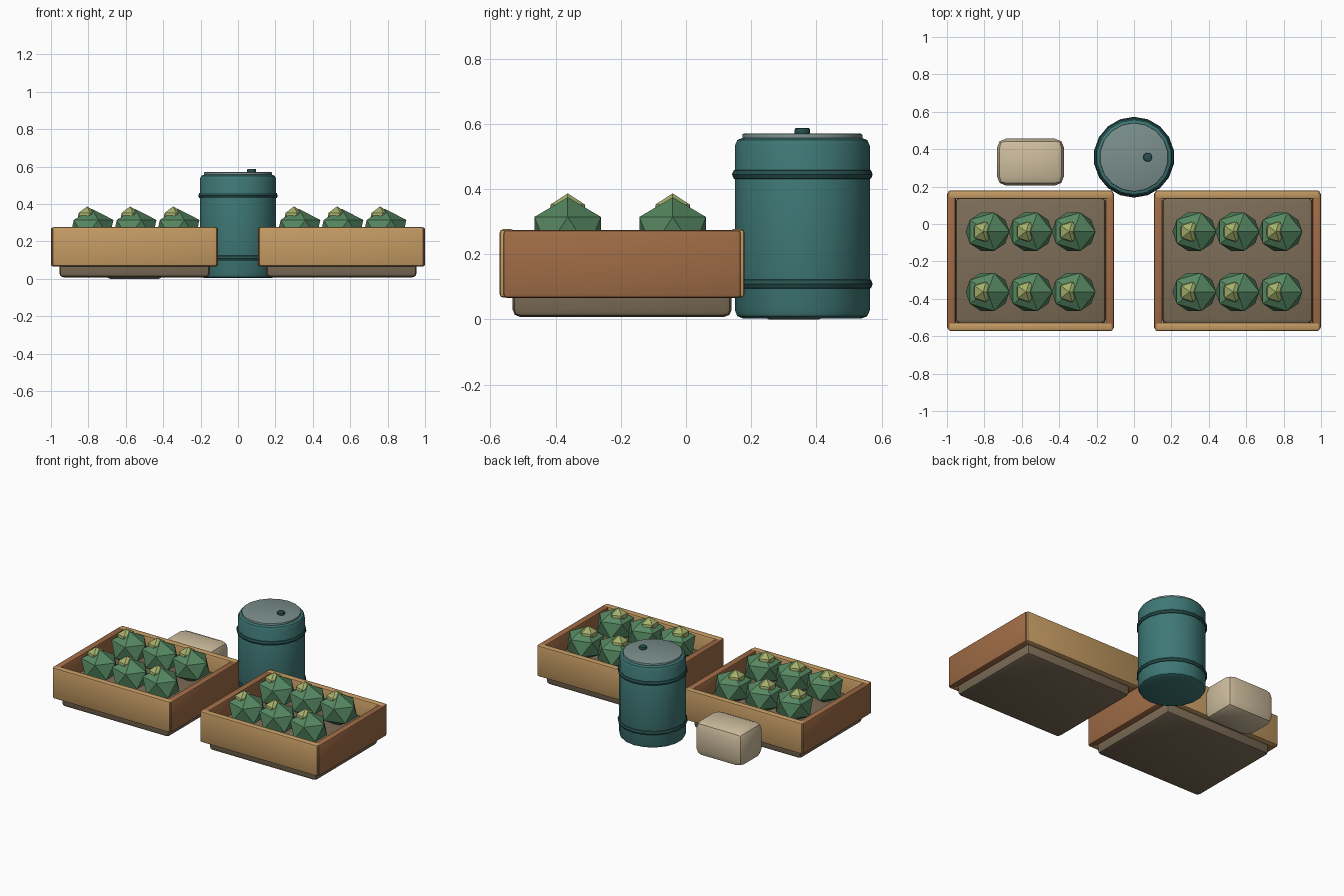
import bpy, bmesh, math
from mathutils import Matrix

old = bpy.data.objects.get("Cube")
if old:
    bpy.data.objects.remove(old, do_unlink=True)


def material(name, r, g, b):
    # Takes 8-bit display values and stores them as linear
    col = [((c / 255 + 0.055) / 1.055) ** 2.4 for c in (r, g, b)] + [1]
    m = bpy.data.materials.new(name)
    m.use_nodes = True
    m.diffuse_color = col
    m.node_tree.nodes["Principled BSDF"].inputs["Base Color"].default_value = col
    return m


TAN = material("light wood", 198, 156, 100)
BROWN = material("red brown wood", 160, 108, 70)
SOIL = material("soil", 124, 108, 87)
TEAL = material("teal", 62, 120, 118)
DARK = material("dark teal", 38, 80, 78)
GREY = material("lid grey", 122, 143, 140)
GREEN = material("leaf green", 86, 136, 98)
LIME = material("young leaf", 164, 176, 108)
STONE = material("pale stone", 206, 189, 158)


def finish(bm, name, mat, bevel=0, segments=2, smooth=True):
    if bevel:
        edges = [e for e in bm.edges if e.calc_face_angle(0) > math.radians(35)]
        bmesh.ops.bevel(bm, geom=edges, offset=bevel, segments=segments,
                        profile=0.5, affect='EDGES', clamp_overlap=True)
    mesh = bpy.data.meshes.new(name)
    bm.to_mesh(mesh)
    bm.free()
    mesh.materials.append(mat)
    ob = bpy.data.objects.new(name, mesh)
    bpy.context.collection.objects.link(ob)
    if smooth:
        bpy.ops.object.select_all(action='DESELECT')
        ob.select_set(True)
        bpy.context.view_layer.objects.active = ob
        bpy.ops.object.shade_smooth_by_angle(angle=math.radians(35))
    return ob


def box(name, mat, x, y, z, bevel, segments=2):
    # Each of x, y, z is a (low, high) range
    bm = bmesh.new()
    size = [hi - lo for lo, hi in (x, y, z)]
    mid = [(hi + lo) / 2 for lo, hi in (x, y, z)]
    mtx = Matrix.Translation(mid) @ Matrix.Diagonal((*size, 1))
    bmesh.ops.create_cube(bm, size=1, matrix=mtx)
    return finish(bm, name, mat, bevel, segments)


def cylinder(name, mat, x, y, z, radius, bevel, sides=18):
    bm = bmesh.new()
    bmesh.ops.create_cone(bm, cap_ends=True, segments=sides, radius1=radius, radius2=radius,
                          depth=z[1] - z[0],
                          matrix=Matrix.Translation((x, y, (z[0] + z[1]) / 2)))
    return finish(bm, name, mat, bevel)


def leaf_ball(name, mat, centre, scale):
    bm = bmesh.new()
    mtx = Matrix.Translation(centre) @ Matrix.Diagonal((*scale, 1))
    bmesh.ops.create_icosphere(bm, subdivisions=1, radius=1, matrix=mtx)
    return finish(bm, name, mat, smooth=False)


# Two planter beds with boards, soil and two rows of plants
BED_Y = -0.196
for side, cx in (("right", -0.553), ("left", 0.553)):
    box(f"{side}_bed_soil", SOIL, (cx - 0.402, cx + 0.402),
        (BED_Y - 0.336, BED_Y + 0.336), (0.008, 0.17), 0.022)
    for end, s in (("front", -1), ("back", 1)):
        ys = sorted((BED_Y + s * 0.376, BED_Y + s * 0.33))
        box(f"{side}_bed_{end}_board", TAN, (cx - 0.44, cx + 0.44), ys, (0.067, 0.277), 0.011)
    for end, s in (("outer_right", -1), ("outer_left", 1)):
        xs = sorted((cx + s * 0.447, cx + s * 0.4))
        box(f"{side}_bed_{end}_board", BROWN, xs,
            (BED_Y - 0.365, BED_Y + 0.365), (0.066, 0.275), 0.011)
    for row, y in enumerate((-0.363, -0.041)):
        for col in range(3):
            x = cx + (col - 1) * 0.23
            tag = f"{side}_plant_{row}_{col}"
            leaf_ball(tag, GREEN, (x, y, 0.266), (0.131, 0.12, 0.109))
            leaf_ball(tag + "_tip", LIME, (x - 0.024, y, 0.325), (0.062, 0.062, 0.062))

# Water barrel
BY = 0.357
cylinder("barrel_body", TEAL, 0, BY, (0.003, 0.558), 0.207, 0.025)
cylinder("barrel_lid", GREY, 0, BY, (0.55, 0.57), 0.184, 0.004)
cylinder("lid_knob", DARK, 0.073, BY, (0.565, 0.588), 0.024, 0.006, 12)


def hoop(name, z, major=0.198, minor=0.018, sides=18, ring=8):
    # Circle section spun around the barrel axis
    bm = bmesh.new()
    mtx = Matrix.Translation((major, 0, 0)) @ Matrix.Rotation(math.pi / 2, 4, 'X')
    bmesh.ops.create_circle(bm, segments=ring, radius=minor, matrix=mtx)
    bmesh.ops.spin(bm, geom=bm.verts[:] + bm.edges[:], cent=(0, 0, 0), axis=(0, 0, 1),
                   angle=math.tau, steps=sides, use_merge=True)
    bmesh.ops.remove_doubles(bm, verts=bm.verts, dist=0.0005)
    bmesh.ops.rotate(bm, verts=bm.verts, matrix=Matrix.Rotation(math.pi / 2, 3, 'Z'))
    bmesh.ops.translate(bm, verts=bm.verts, vec=(0, BY, z))
    bmesh.ops.recalc_face_normals(bm, faces=bm.faces)
    ob = finish(bm, name, DARK)
    ob.data.shade_smooth()


hoop("upper_hoop", 0.445)
hoop("lower_hoop", 0.109)

# Rounded stone block behind the bed
box("stone_block", STONE, (-0.733, -0.374), (0.205, 0.457), (0, 0.235), 0.05, 2)
